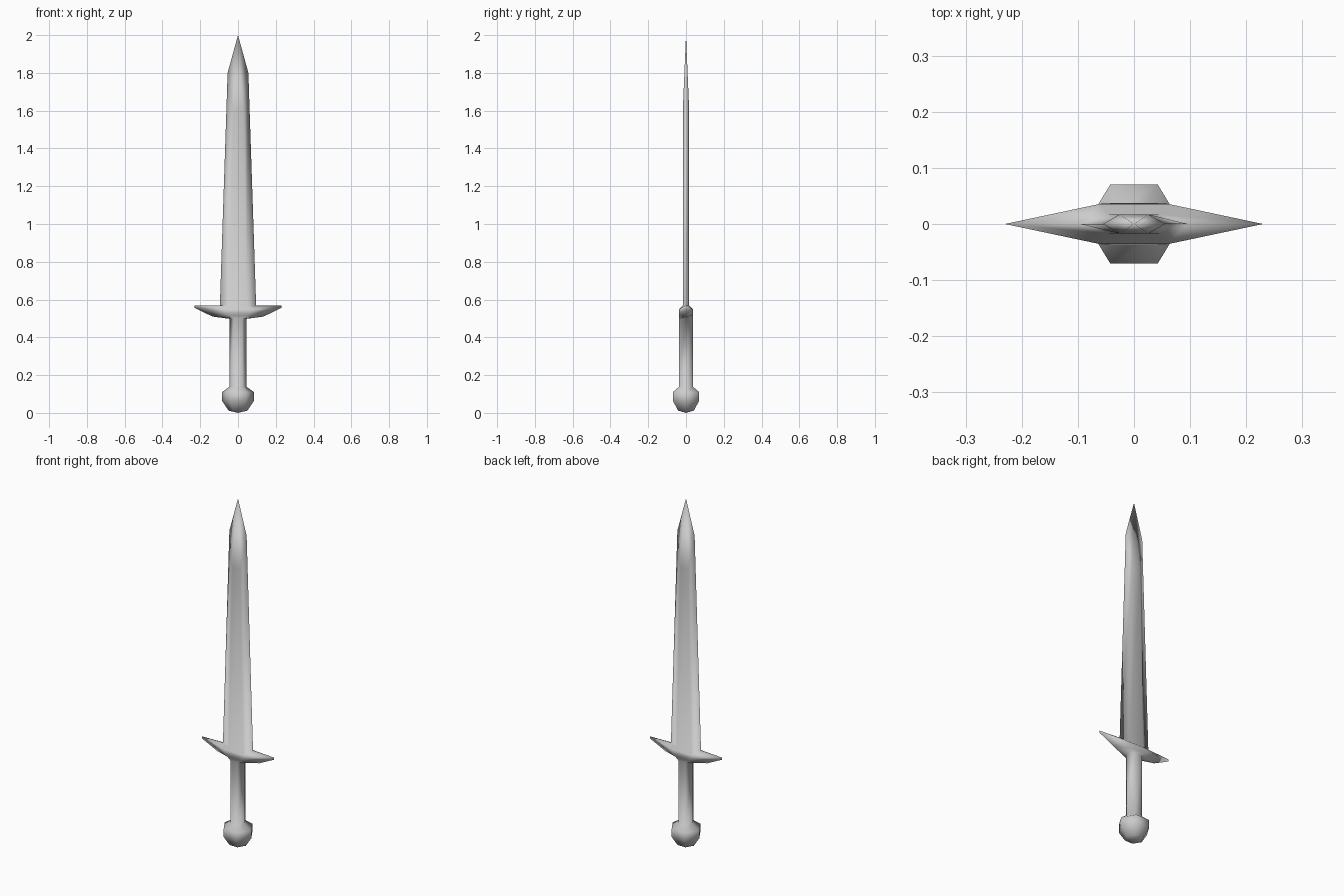
import bpy, bmesh

if "Cube" in bpy.data.objects:
    bpy.data.objects.remove(bpy.data.objects["Cube"])


def ring(edge_x, edge_z, flat_x, flat_y, flat_z):
    """Six-sided section: two edge points on the x axis, two flats front and back."""
    return [(edge_x, 0, edge_z), (flat_x, flat_y, flat_z), (-flat_x, flat_y, flat_z),
            (-edge_x, 0, edge_z), (-flat_x, -flat_y, flat_z), (flat_x, -flat_y, flat_z)]


def hexagon(r, z):
    return ring(r, z, r * 0.5, r * 0.825, z)


def loft(name, rings, bottom_z, tip_z):
    """Skin the rings and close both ends to a point; one smooth surface."""
    bm = bmesh.new()
    loops = [[bm.verts.new(p) for p in r] for r in rings]
    bottom, tip = bm.verts.new((0, 0, bottom_z)), bm.verts.new((0, 0, tip_z))
    for i in range(6):
        j = (i + 1) % 6
        for a, b in zip(loops, loops[1:]):
            bm.faces.new((a[i], a[j], b[j], b[i]))
        bm.faces.new((bottom, loops[0][j], loops[0][i]))
        bm.faces.new((tip, loops[-1][i], loops[-1][j]))
    bmesh.ops.recalc_face_normals(bm, faces=bm.faces)
    mesh = bpy.data.meshes.new(name)
    bm.to_mesh(mesh)
    bm.free()
    obj = bpy.data.objects.new(name, mesh)
    bpy.context.collection.objects.link(obj)
    mesh.shade_smooth()
    return obj


# Rounded pommel
pommel = [hexagon(r, z) for r, z in [(0.05, 0.012), (0.085, 0.065), (0.085, 0.11)]]

# Straight grip
grip = [hexagon(0.045, 0.138), hexagon(0.045, 0.498)]

# Guard: sweeps out from the grip to blunt pointed ends
guard = [ring(0.135, 0.51, 0.042, 0.037, 0.515),
         ring(0.23, 0.556, 0.06, 0.036, 0.53),
         ring(0.23, 0.568, 0.06, 0.036, 0.55)]

# Blade: flat centre with bevelled edges, the flats stop below the shoulders
blade = [ring(0.096, 0.568, 0.045, 0.017, 0.568),
         ring(0.055, 1.8, 0.026, 0.017, 1.6)]

loft("sword", pommel + grip + guard + blade, 0.0, 2.0)
